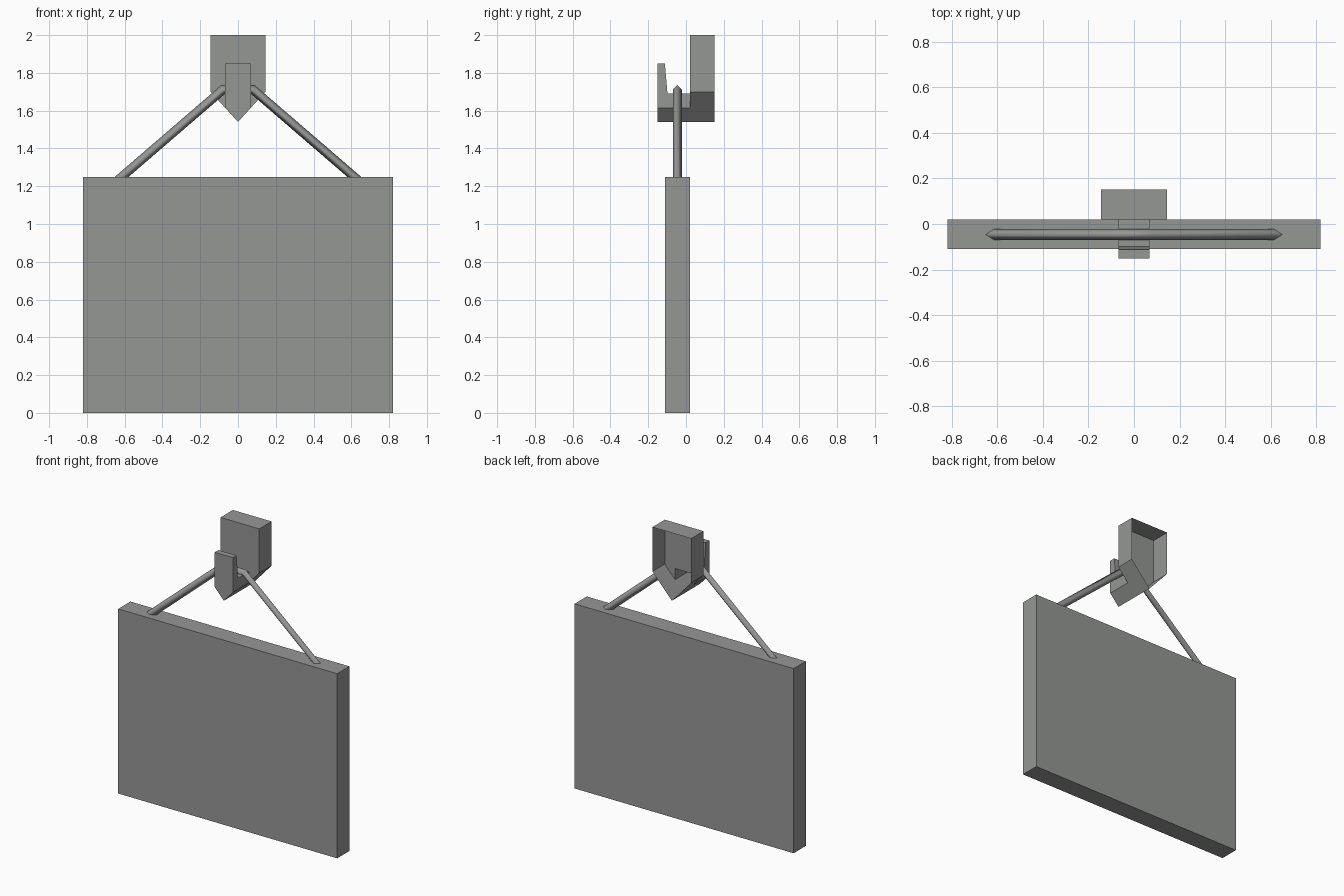
import bpy
import bmesh
from mathutils import Vector

if "Cube" in bpy.data.objects:
    bpy.data.objects.remove(bpy.data.objects["Cube"], do_unlink=True)

# Single grey colour
grey = bpy.data.materials.new("plain_grey")
grey.use_nodes = True
colour = (0.3, 0.31, 0.3, 1)
grey.diffuse_color = colour
grey.node_tree.nodes["Principled BSDF"].inputs["Base Color"].default_value = colour


def finish(name, bm, smooth=False):
    bmesh.ops.remove_doubles(bm, verts=bm.verts, dist=0.0001)
    bmesh.ops.recalc_face_normals(bm, faces=bm.faces)
    for f in bm.faces:
        f.smooth = smooth
    mesh = bpy.data.meshes.new(name)
    bm.to_mesh(mesh)
    bm.free()
    mesh.materials.append(grey)
    obj = bpy.data.objects.new(name, mesh)
    bpy.context.collection.objects.link(obj)
    return obj


def face(bm, points):
    return bm.faces.new([bm.verts.new(p) for p in points])


# Hanging board
W, FRONT, BACK, TOP = 0.82, -0.11, 0.02, 1.25
bm = bmesh.new()
bmesh.ops.create_cube(bm, size=1)
for v in bm.verts:
    v.co = Vector((v.co.x * 2 * W, v.co.y * (BACK - FRONT) + (BACK + FRONT) / 2,
                   (v.co.z + 0.5) * TOP))
finish("board", bm)

# Wall bracket: open at the back, with a pointed bottom
TIP, SHOULDER, HEAD = 1.54, 1.70, 2.0
BW, HW = 0.145, 0.068
PLATE, WALL, NOSE = 0.02, 0.152, -0.152
SEAT, LIP = 1.69, 1.85
flank = TIP + (SHOULDER - TIP) * HW / BW      # where the arm meets the slope
outline = [(-BW, HEAD), (-BW, SHOULDER), (0, TIP), (BW, SHOULDER), (BW, HEAD)]
bm = bmesh.new()
for (x0, z0), (x1, z1) in zip(outline, outline[1:] + outline[:1]):
    face(bm, [(x0, PLATE, z0), (x1, PLATE, z1), (x1, WALL, z1), (x0, WALL, z0)])
plate = [(-BW, HEAD), (-BW, SHOULDER), (-HW, flank), (-HW, SEAT),
         (HW, SEAT), (HW, flank), (BW, SHOULDER), (BW, HEAD)]
face(bm, [(x, PLATE, z) for x, z in plate])
finish("wall_bracket", bm)

# Hook arm: hollow towards the bracket, with an upturned lip
profile = [(PLATE, flank), (PLATE, SEAT), (-0.098, SEAT), (-0.112, LIP),
           (NOSE, LIP), (NOSE, flank)]
bm = bmesh.new()
for s in (-HW, HW):
    face(bm, [(s, y, z) for y, z in profile])
    face(bm, [(s, PLATE, flank), (s, NOSE, flank), (0, NOSE, TIP), (0, PLATE, TIP)])
for (y0, z0), (y1, z1) in zip(profile[1:4], profile[2:5]):
    face(bm, [(-HW, y0, z0), (HW, y0, z0), (HW, y1, z1), (-HW, y1, z1)])
face(bm, [(-HW, NOSE, LIP), (-HW, NOSE, flank), (0, NOSE, TIP),
          (HW, NOSE, flank), (HW, NOSE, LIP)])
finish("hook", bm)

# Hanging cord: four-sided tube with mitred bends
R, CY = 0.024, -0.046
half = [Vector((0.665, CY, 1.207)), Vector((0.08, CY, 1.711))]
path = [Vector((-p.x, p.y, p.z)) for p in half] + half[::-1]
tangents = [(b - a).normalized() for a, b in zip(path, path[1:])]
bm = bmesh.new()
rings = []
for i, p in enumerate(path):
    t0 = tangents[max(i - 1, 0)]
    t1 = tangents[min(i, len(tangents) - 1)]
    t = (t0 + t1).normalized()
    up = Vector((-t.z, 0, t.x)) * (R / t.dot(t1))
    side = Vector((0, R, 0))
    rings.append([bm.verts.new(p + o) for o in (up, side, -up, -side)])
for a, b in zip(rings, rings[1:]):
    for k in range(4):
        j = (k + 1) % 4
        bm.faces.new([a[k], a[j], b[j], b[k]])
finish("cord", bm, smooth=True)
